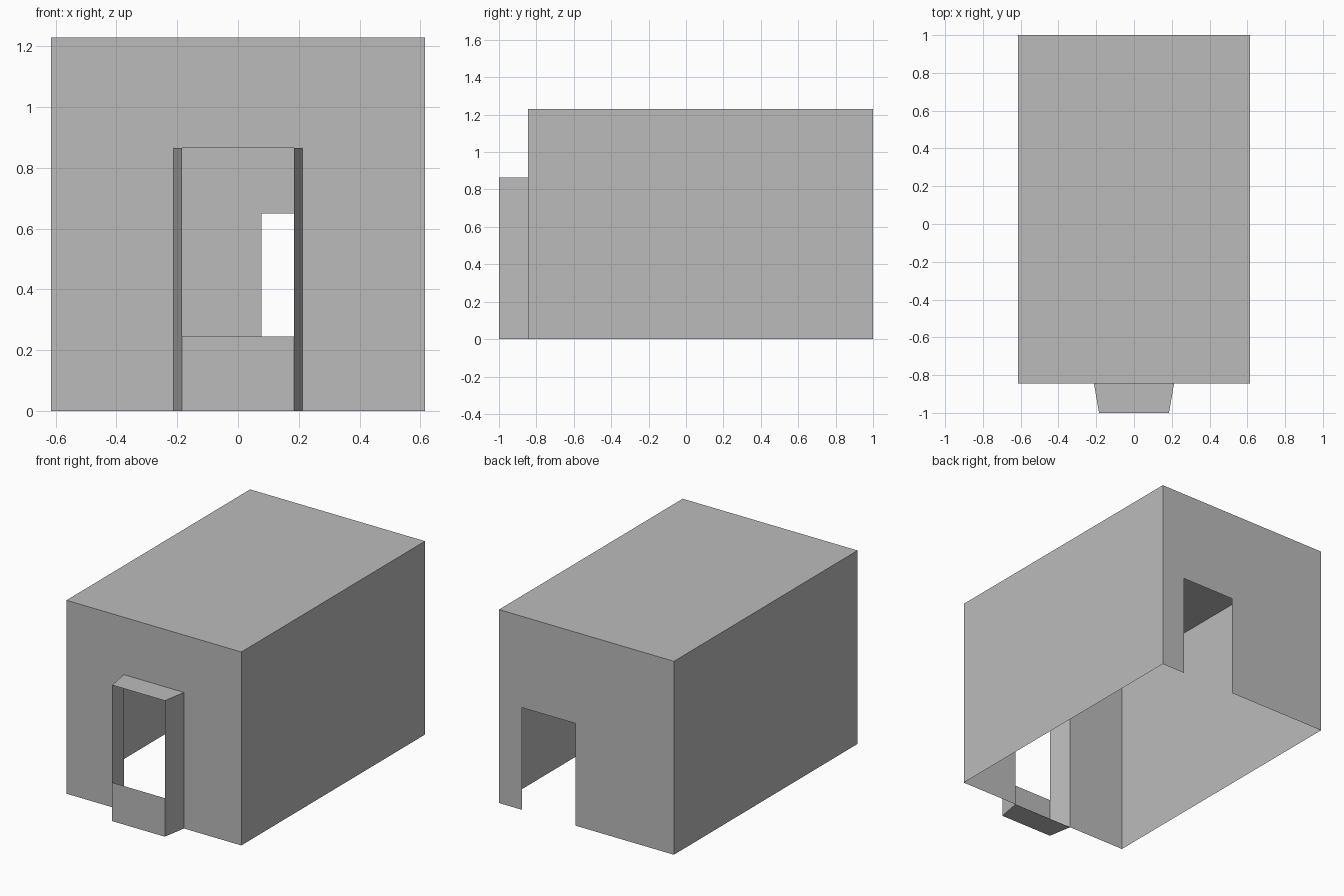
import bpy

if "Cube" in bpy.data.objects:
    bpy.data.objects.remove(bpy.data.objects["Cube"], do_unlink=True)

grey = bpy.data.materials.new("plain grey")
grey.use_nodes = True
colour = (0.5, 0.5, 0.5, 1)
grey.diffuse_color = colour
grey.node_tree.nodes["Principled BSDF"].inputs["Base Color"].default_value = colour

# Main dimensions
W, H = 0.615, 1.23
FRONT, BACK, BAY = -0.845, 1.0, -1.0
BAY_H, SILL = 0.865, 0.245
BAY_IN, BAY_OUT = 0.212, 0.185
DOOR_X0, DOOR_X1, DOOR_H = 0.077, 0.452, 0.65


def panel(name, points):
    """One flat sheet; points run anticlockwise seen from outside."""
    mesh = bpy.data.meshes.new(name)
    mesh.from_pydata(points, [], [list(range(len(points)))])
    mesh.materials.append(grey)
    obj = bpy.data.objects.new(name, mesh)
    bpy.context.collection.objects.link(obj)
    return obj


def wall_with_opening(name, y, x0, x1, top, facing):
    """End wall with a floor-level opening, facing -y (-1) or +y (+1)."""
    outline = [(-W, 0), (x0, 0), (x0, top), (x1, top),
               (x1, 0), (W, 0), (W, H), (-W, H)]
    points = [(x, y, z) for x, z in outline]
    return panel(name, points if facing < 0 else points[::-1])


def slab(name, z, up, outline):
    """Horizontal sheet from an anticlockwise plan outline."""
    points = [(x, y, z) for x, y in outline]
    return panel(name, points if up else points[::-1])


# Room shell, open underneath
wall_with_opening("front_wall", FRONT, -BAY_IN, BAY_IN, BAY_H, -1)
wall_with_opening("back_wall", BACK, DOOR_X0, DOOR_X1, DOOR_H, 1)
slab("roof", H, True, [(-W, FRONT), (W, FRONT), (W, BACK), (-W, BACK)])

# Side walls and splayed bay cheeks, mirrored left and right
for side, s in (("left", 1), ("right", -1)):
    for name, xa, ya, xb, yb, top in (
            ("side_wall", W, FRONT, W, BACK, H),
            ("bay_cheek", BAY_OUT, BAY, BAY_IN, FRONT, BAY_H)):
        pts = [(s * xa, ya, 0), (s * xb, yb, 0),
               (s * xb, yb, top), (s * xa, ya, top)]
        panel(f"{side}_{name}", pts if s > 0 else pts[::-1])

# Bay: roof, floor and low front panel below the window opening
bay_plan = [(-BAY_OUT, BAY), (BAY_OUT, BAY), (BAY_IN, FRONT), (-BAY_IN, FRONT)]
slab("bay_roof", BAY_H, True, bay_plan)
slab("bay_floor", 0, False, bay_plan)
panel("bay_front_panel", [(-BAY_OUT, BAY, 0), (BAY_OUT, BAY, 0),
                          (BAY_OUT, BAY, SILL), (-BAY_OUT, BAY, SILL)])
